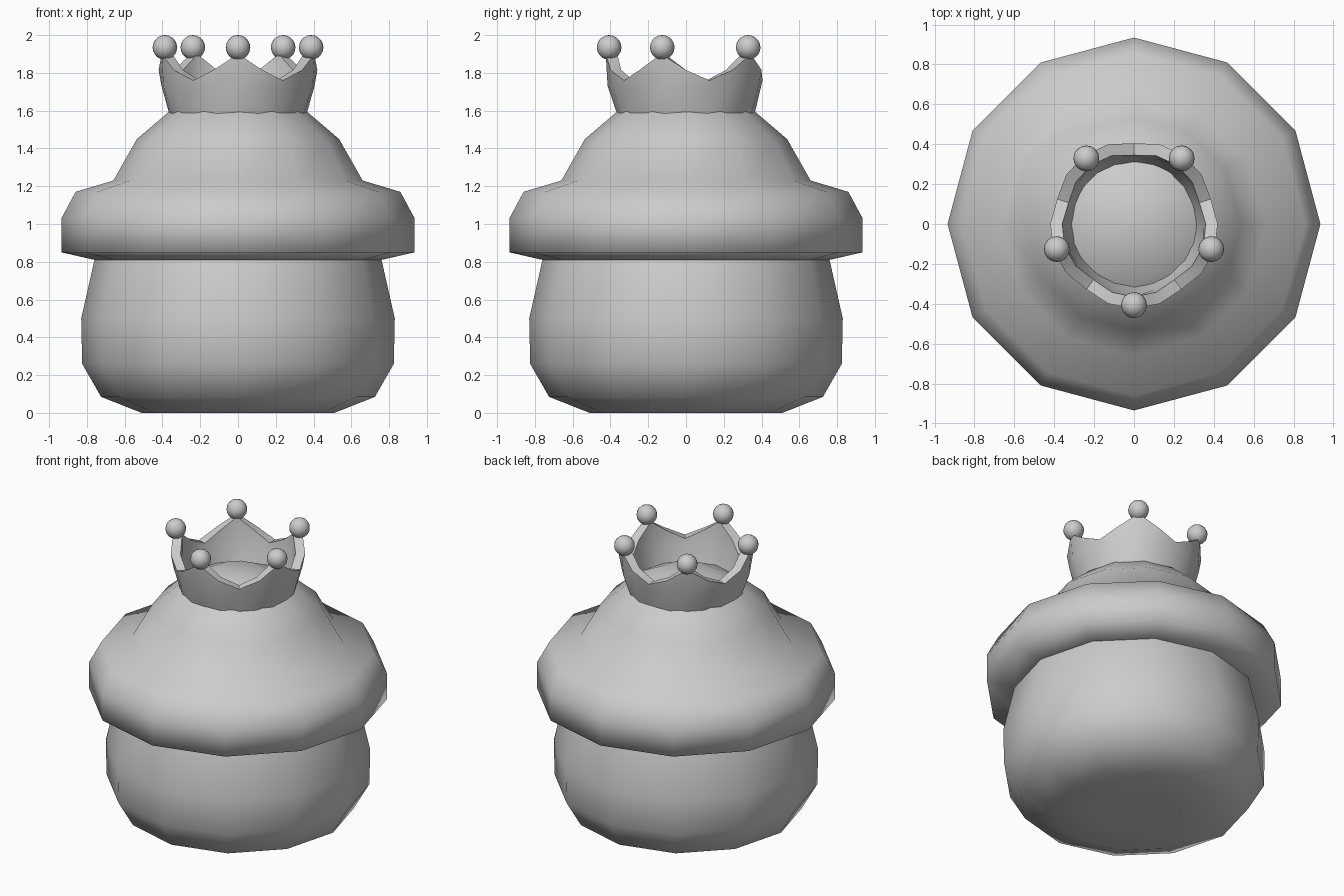
import bpy, bmesh, math
from math import sin, cos, pi, radians

cube = bpy.data.objects.get("Cube")
if cube:
    bpy.data.objects.remove(cube, do_unlink=True)

# One plain grey for everything
grey = bpy.data.materials.new("plain_grey")
grey.use_nodes = True
grey.diffuse_color = (0.6, 0.6, 0.6, 1)
grey.node_tree.nodes["Principled BSDF"].inputs["Base Color"].default_value = (0.6, 0.6, 0.6, 1)


def finish(name, bm, sharp_angle=None):
    """Turn a bmesh into a shaded object."""
    bmesh.ops.recalc_face_normals(bm, faces=bm.faces)
    mesh = bpy.data.meshes.new(name)
    bm.to_mesh(mesh)
    bm.free()
    mesh.materials.append(grey)
    obj = bpy.data.objects.new(name, mesh)
    bpy.context.collection.objects.link(obj)
    bpy.ops.object.select_all(action='DESELECT')
    obj.select_set(True)
    bpy.context.view_layer.objects.active = obj
    if sharp_angle:
        bpy.ops.object.shade_smooth_by_angle(angle=radians(sharp_angle))
    else:
        bpy.ops.object.shade_smooth()
    return obj


def bridge(bm, a, b):
    """Join two closed rings of vertices with quads."""
    n = len(a)
    for i in range(n):
        j = (i + 1) % n
        bm.faces.new((a[i], a[j], b[j], b[i]))


def lathe(name, profile, sides=12):
    """Spin (radius, height) points around z; both ends are closed."""
    bm = bmesh.new()
    rings = [[bm.verts.new((r * cos(2 * pi * i / sides), r * sin(2 * pi * i / sides), z))
              for i in range(sides)] for r, z in profile]
    for a, b in zip(rings, rings[1:]):
        bridge(bm, a, b)
    bm.faces.new(rings[0])
    bm.faces.new(rings[-1])
    return finish(name, bm)


# Rounded pot-like stem
lathe("stem", [(0.25, 0.0), (0.51, 0.0), (0.725, 0.085), (0.825, 0.26),
               (0.83, 0.50), (0.76, 0.81), (0.70, 0.95)])

# Wide brim with a dome on top
lathe("cap", [(0.60, 0.81), (0.76, 0.81), (0.935, 0.85), (0.935, 1.03), (0.86, 1.17),
              (0.66, 1.23), (0.535, 1.45), (0.365, 1.595), (0.19, 1.68), (0.04, 1.70)])

# Flared crown: columns cycle peak, slope, valley, slope
PEAKS = 5
COLUMNS = PEAKS * 4
START = -pi / 2
top_z = [1.90, 1.815, 1.76, 1.815]
mid_r = [0.415, 0.405, 0.398, 0.405]
top_r = [0.425, 0.42, 0.405, 0.42]
bm = bmesh.new()
rings = [[] for _ in range(6)]
for i in range(COLUMNS):
    a, k = START + 2 * pi * i / COLUMNS, i % 4
    column = [(0.36, 1.57), (mid_r[k], 1.73), (top_r[k], top_z[k]),
              (top_r[k] - 0.06, top_z[k]), (mid_r[k] - 0.06, 1.73), (0.30, 1.57)]
    for ring, (r, z) in zip(rings, column):
        ring.append(bm.verts.new((r * cos(a), r * sin(a), z)))
for j in range(6):
    bridge(bm, rings[j], rings[(j + 1) % 6])
finish("crown", bm, 40)

# A ball on each crown peak
for i in range(PEAKS):
    a = START + 2 * pi * i / PEAKS
    bm = bmesh.new()
    bmesh.ops.create_uvsphere(bm, u_segments=16, v_segments=10, radius=0.065)
    ball = finish(f"crown_ball_{i + 1}", bm)
    ball.location = (0.407 * cos(a), 0.407 * sin(a), 1.935)
